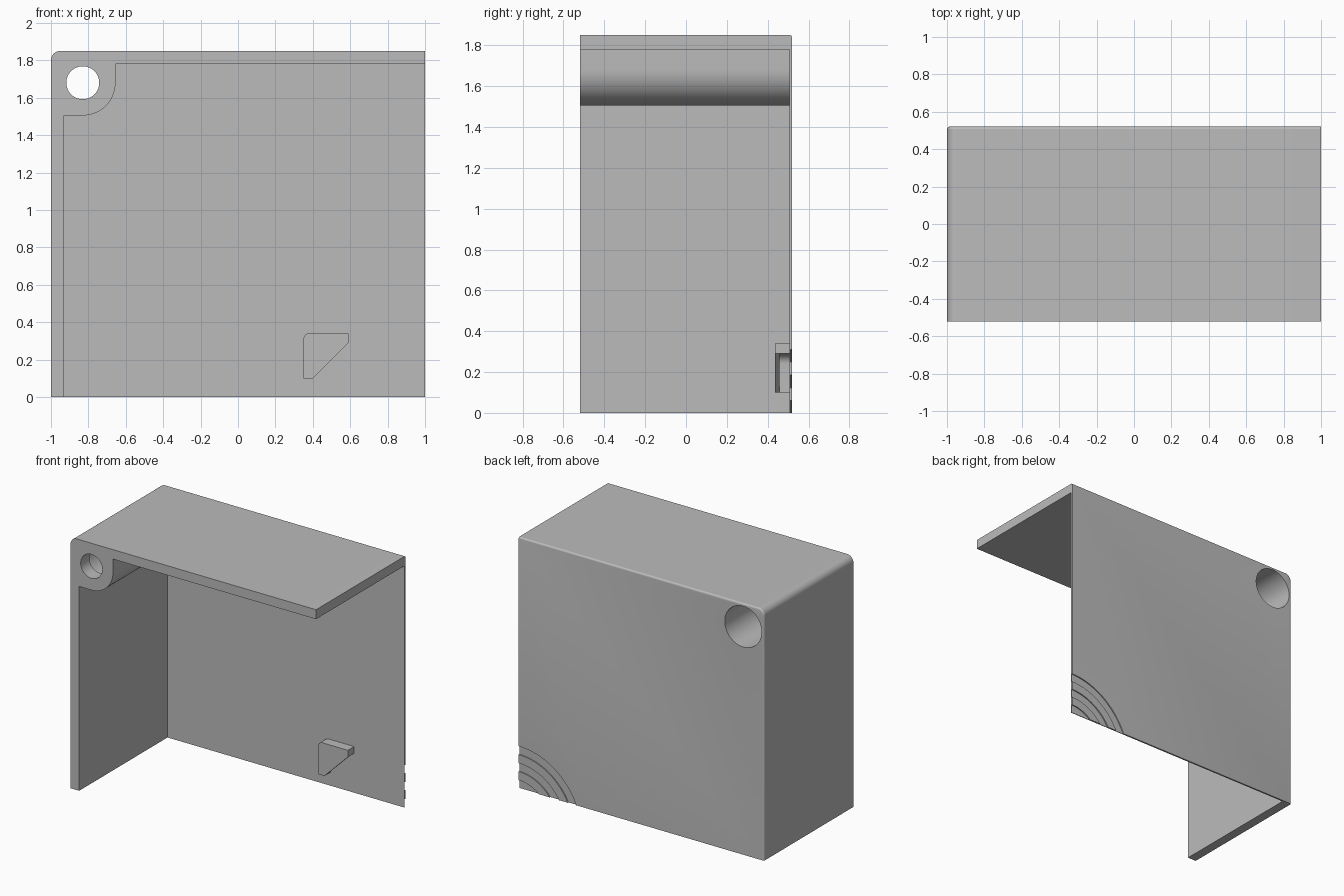
import bpy
import bmesh
from math import cos, sin, pi, radians

cube = bpy.data.objects.get("Cube")
if cube:
    bpy.data.objects.remove(cube, do_unlink=True)

grey = bpy.data.materials.new("plain grey")
grey.use_nodes = True
colour = (0.5, 0.5, 0.5, 1)
grey.diffuse_color = colour
grey.node_tree.nodes["Principled BSDF"].inputs["Base Color"].default_value = colour

FRONT, SEAM, BACK = -0.52, 0.508, 0.52
HEIGHT, CORNER = 1.85, 0.05
HOLE = (-0.83, 1.68)


def arc(centre, r, start, end, n=16):
    """Points (x, z) along a circular arc, angles in degrees."""
    angles = [radians(start + (end - start) * i / n) for i in range(n + 1)]
    return [(centre[0] + r * cos(a), centre[1] + r * sin(a)) for a in angles]


def loft(name, rings):
    """Closed solid through (y, outline) rings of equal point count."""
    bm = bmesh.new()
    loops = [[bm.verts.new((x, y, z)) for x, z in pts] for y, pts in rings]
    n = len(loops[0])
    for a, b in zip(loops, loops[1:]):
        for i in range(n):
            j = (i + 1) % n
            bm.faces.new((a[i], a[j], b[j], b[i]))
    bm.faces.new(loops[0])
    bm.faces.new(loops[-1])
    bmesh.ops.recalc_face_normals(bm, faces=bm.faces)
    mesh = bpy.data.meshes.new(name)
    bm.to_mesh(mesh)
    bm.free()
    obj = bpy.data.objects.new(name, mesh)
    bpy.context.collection.objects.link(obj)
    mesh.materials.append(grey)
    return obj


def extrude(name, pts, y0, y1):
    return loft(name, [(y0, pts), (y1, pts)])


def activate(obj):
    bpy.ops.object.select_all(action="DESELECT")
    obj.select_set(True)
    bpy.context.view_layer.objects.active = obj


def cut(obj, cutter):
    cutter.hide_render = True
    mod = obj.modifiers.new("cut", "BOOLEAN")
    mod.operation = "DIFFERENCE"
    mod.solver = "EXACT"
    mod.object = cutter
    activate(obj)
    bpy.ops.object.modifier_apply(modifier=mod.name)
    bpy.data.objects.remove(cutter, do_unlink=True)


def circle_cutter(r, y0, y1):
    return extrude("hole_cutter", arc(HOLE, r, 0, 360, 64)[:-1], y0, y1)


# Side wall, top wall and round screw post as one profile
corner_centre = (-1 + CORNER, HEIGHT - CORNER)
profile = [(-1, 0), (-0.93, 0), (-0.93, 1.505)]
profile += arc(HOLE, 0.175, 270, 360)
profile += [(-0.655, 1.78), (1, 1.78), (1, HEIGHT)]
profile += arc(corner_centre, CORNER, 90, 180)
walls = extrude("walls_and_post", profile, FRONT, SEAM)
cut(walls, circle_cutter(0.088, FRONT - 0.1, 0))
cut(walls, circle_cutter(0.15, FRONT + 0.1, BACK + 0.1))

# Thin back panel with rounded outer edges
rings = []
thick = BACK - SEAM
for i in range(5):
    a = i / 4 * pi / 2
    d = thick * (1 - cos(a))
    outline = [(-1 + d, 0), (1, 0), (1, HEIGHT - d)]
    outline += arc(corner_centre, CORNER - d, 90, 180)
    rings.append((SEAM + thick * sin(a), outline))
panel = loft("back_panel", rings)
cut(panel, circle_cutter(0.15, SEAM - 0.1, BACK + 0.1))

# Curved recessed bands in the lower back corner
for r in (0.26, 0.385, 0.51):
    band = arc((1, -0.2), r, 60, 180, 48) + arc((1, -0.2), r - 0.062, 180, 60, 48)
    cut(panel, extrude("band_cutter", band, BACK - 0.008, BACK + 0.1))

# Hollow wedge bracket: face plate plus L-shaped rim behind it
outer = arc((0.38, 0.31), 0.03, 90, 180, 8)
face = [(0.35, 0.10), (0.40, 0.10), (0.59, 0.29), (0.59, 0.34)] + outer
rim = [(0.35, 0.10), (0.40, 0.10)] + arc((0.45, 0.24), 0.05, 180, 90, 10)
rim += [(0.59, 0.29), (0.59, 0.34)] + outer
bracket_face = extrude("bracket_face", face, 0.435, 0.457)
bracket_rim = extrude("bracket_rim", rim, 0.457, SEAM)

for obj in (walls, panel, bracket_face, bracket_rim):
    activate(obj)
    bpy.ops.object.shade_smooth_by_angle(angle=radians(30))
